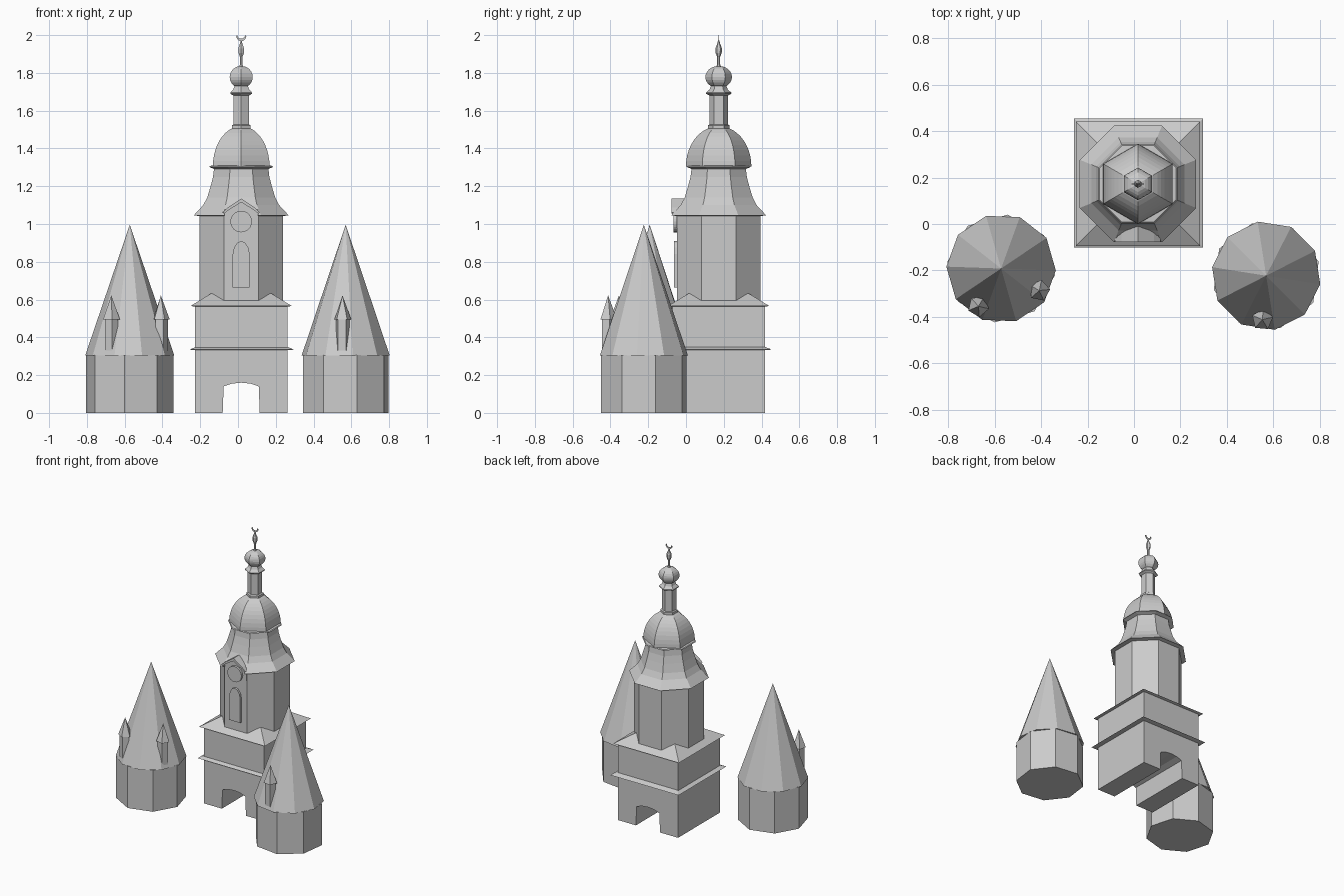
import bpy
import bmesh
from math import sin, cos, pi, radians

if "Cube" in bpy.data.objects:
    bpy.data.objects.remove(bpy.data.objects["Cube"])

CX, CY = 0.017, 0.173   # axis of the central tower


def finish(name, bm):
    bmesh.ops.recalc_face_normals(bm, faces=bm.faces)
    me = bpy.data.meshes.new(name)
    bm.to_mesh(me)
    bm.free()
    ob = bpy.data.objects.new(name, me)
    bpy.context.collection.objects.link(ob)
    return ob


def loft(name, n, phase, profile, x=CX, y=CY, flat=True):
    """Stack n-sided rings of (radius, z); flat=True treats radius as apothem."""
    bm = bmesh.new()
    k = 1 / cos(pi / n) if flat else 1
    rings = []
    for r, z in profile:
        if r == 0:
            rings.append([bm.verts.new((x, y, z))])
            continue
        rings.append([bm.verts.new((x + r * k * cos(radians(phase) + 2 * pi * i / n),
                                    y + r * k * sin(radians(phase) + 2 * pi * i / n), z))
                      for i in range(n)])
    for a, b in zip(rings, rings[1:]):
        for i in range(n):
            j = (i + 1) % n
            if len(b) == 1:
                bm.faces.new((a[i], a[j], b[0]))
            elif len(a) == 1:
                bm.faces.new((a[0], b[j], b[i]))
            else:
                bm.faces.new((a[i], a[j], b[j], b[i]))
    for ring in (rings[0], rings[-1]):
        if len(ring) > 2:
            bm.faces.new(ring)
    return finish(name, bm)


def prism(name, pts, y0, y1):
    """Extrude an xz outline (x relative to the tower axis) from y0 to y1."""
    bm = bmesh.new()
    face = bm.faces.new([bm.verts.new((CX + x, y0, z)) for x, z in pts])
    ext = bmesh.ops.extrude_face_region(bm, geom=[face])['geom']
    bmesh.ops.translate(bm, vec=(0, y1 - y0, 0),
                        verts=[v for v in ext if isinstance(v, bmesh.types.BMVert)])
    return finish(name, bm)


def mirrored(half):
    """Complete a symmetric outline from its right half, bottom to top."""
    return half + [(-x, z) for x, z in reversed(half) if x > 0]


# Square gatehouse with a passage right through it
B = 0.245
arch = mirrored([(0.098, 0), (0.093, 0.14), (0.05, 0.155), (0, 0.16)])
prism("gatehouse", [(-B, 0), (-B, 0.57), (B, 0.57), (B, 0)] + arch, CY - B, CY + B)
loft("lower_cornice", 4, 45, [(0.24, 0.332), (0.278, 0.335), (0.24, 0.35)], y=0.177, x=0.02)
loft("gatehouse_roof", 4, 45, [(0.24, 0.562), (0.268, 0.566), (0.158, 0.633)])

# Octagonal clock storey and its flared roof
loft("clock_storey", 8, 22.5, [(0.221, 0.57), (0.221, 1.05)])
skirt = loft("flared_roof", 8, 22.5, [(0.21, 1.04), (0.251, 1.046), (0.201, 1.10), (0.18, 1.14),
                                      (0.162, 1.20), (0.149, 1.25), (0.143, 1.30)])
cutter = prism("eaves_cutter", [(-0.088, 1), (0.088, 1), (0.088, 1.12), (-0.088, 1.12)],
               CY - 0.3, CY - 0.222)
cutter.hide_render = True
cutter.hide_viewport = True
cut = skirt.modifiers.new("eaves_gap", 'BOOLEAN')
cut.operation = 'DIFFERENCE'
cut.solver = 'EXACT'
cut.object = cutter

# Clock gable, hood, dial and arched window on the front
FY = CY - 0.221
prism("clock_gable", mirrored([(0.088, 0.98), (0.088, 1.06), (0.065, 1.08), (0, 1.118)]),
      FY - 0.002, FY + 0.09)
hood = mirrored([(0.098, 1.062), (0.07, 1.088), (0, 1.135)])
under = mirrored([(0.09, 1.055), (0.065, 1.075), (0, 1.115)])
prism("clock_hood", hood + under[::-1], FY - 0.03, FY + 0.08)
prism("clock_dial", [(0.057 * cos(i * pi / 12), 1.013 + 0.057 * sin(i * pi / 12))
                     for i in range(24)], FY - 0.018, FY + 0.01)
prism("arched_window", mirrored([(0.045, 0.665), (0.045, 0.84), (0.038, 0.875),
                                 (0.02, 0.902), (0, 0.91)]), FY - 0.015, FY + 0.01)

# Six-sided dome on an octagonal cornice
loft("dome_cornice", 8, 22.5, [(0.14, 1.29), (0.17, 1.302), (0.165, 1.308), (0.14, 1.31)])
loft("dome", 6, 30, [(0.15 * cos(radians(a)), 1.305 + 0.213 * sin(radians(a)))
                     for a in range(0, 80, 8)])

# Lantern shaft, ball and finial
loft("lantern", 6, 30, [(0.05, 1.505), (0.05, 1.522), (0.042, 1.527), (0.042, 1.68),
                        (0.058, 1.69), (0.058, 1.695), (0.042, 1.712), (0.034, 1.735)])
loft("ball", 6, 30, [(0.061 * sin(pi * i / 12), 1.778 - 0.059 * cos(pi * i / 12))
                     for i in range(1, 12)])
loft("finial", 6, 30, [(0.011, 1.83), (0.007, 1.845), (0.007, 1.885), (0.014, 1.905),
                       (0.015, 1.93), (0.006, 1.957), (0.003, 1.972)])
outer = [(0.027 * cos(radians(a)), 1.997 + 0.029 * sin(radians(a))) for a in range(-175, 0, 17)]
inner = [(0.02 * cos(radians(a)), 2.0 + 0.019 * sin(radians(a))) for a in range(0, -181, -20)]
prism("crescent", outer + inner, CY - 0.002, CY + 0.002)

# Flanking round towers: eight-sided wall, ten-sided spire, small turret dormers
towers = [("left", -0.573, -0.192, -7, -2, (-121, -30)),
          ("right", 0.57, -0.223, 15, 27, (-95,))]
for side, x, y, wall_phase, spire_phase, dormers in towers:
    loft(side + "_tower_wall", 8, wall_phase, [(0.234, 0), (0.234, 0.306)], x, y, False)
    loft(side + "_tower_spire", 10, spire_phase, [(0.236, 0.304), (0, 0.996)], x, y, False)
    for a in dormers:
        dx = x + 0.19 * cos(radians(a))
        dy = y + 0.19 * sin(radians(a))
        loft(side + "_turret", 5, a + 36, [(0.037, 0.33), (0.037, 0.5)], dx, dy, False)
        loft(side + "_turret_roof", 5, a + 36, [(0.047, 0.495), (0, 0.622)], dx, dy, False)
